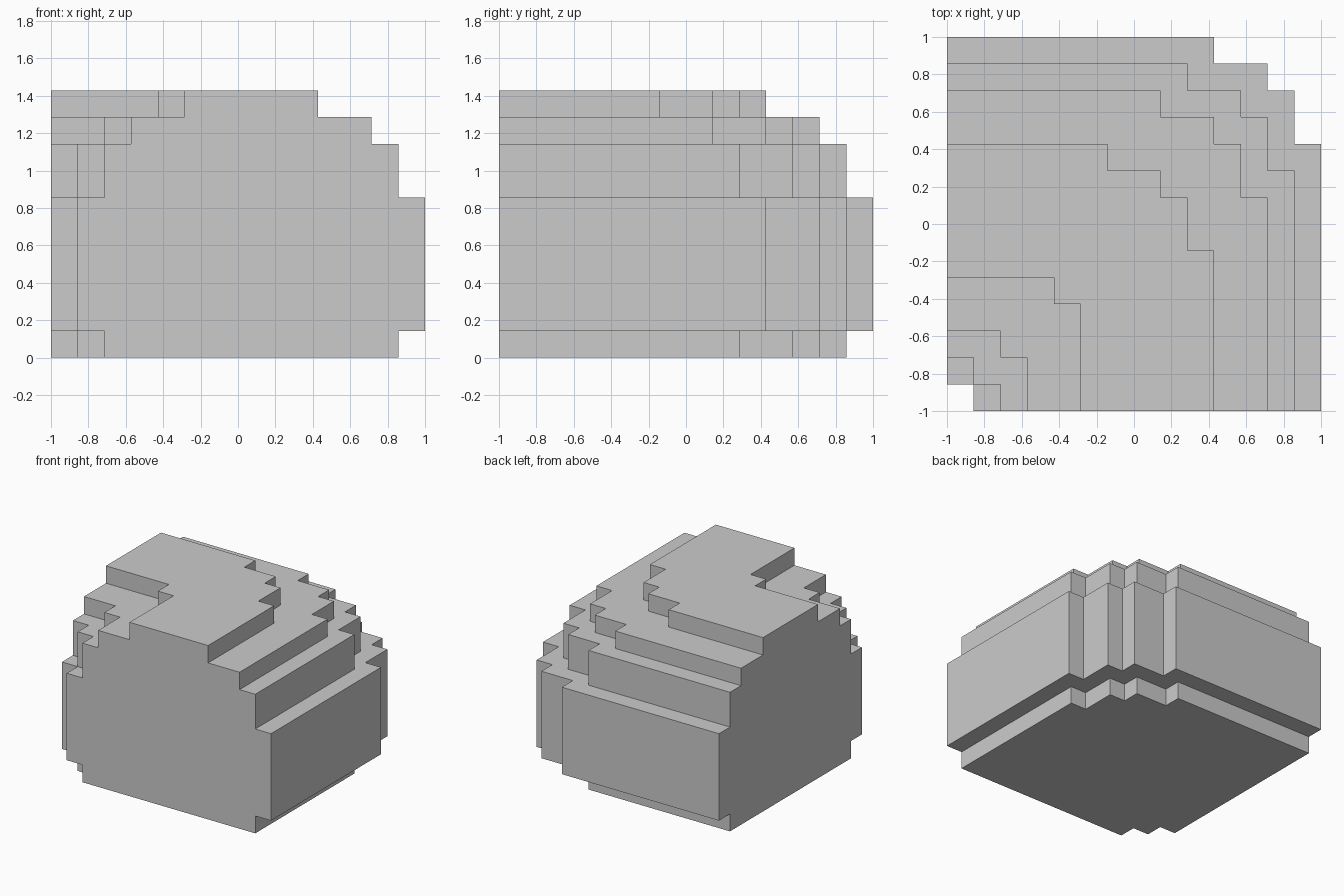
import bpy, bmesh, math
from mathutils import Vector

if "Cube" in bpy.data.objects:
    bpy.data.objects.remove(bpy.data.objects["Cube"])

U = 1 / 7  # edge of one block

# Terraces: (number of layers, outer reach, boxes cut from the inner corner)
TERRACES = [
    (1, 6, [(-6, -5), (-5, -6)]),
    (5, 7, [(-6, -6)]),
    (2, 6, [(-6, -5), (-5, -6)]),
    (1, 5, [(-5, -4), (-4, -5)]),
    (1, 3, [(-3, -2), (-2, -3)]),
]
# Stepped outer corner, as insets from the reach in x and y
STEPS = [(4, 0), (2, 1), (1, 2), (0, 4)]

# Filled blocks
cells = set()
z = 0
for count, reach, cuts in TERRACES:
    for k in range(z, z + count):
        for x in range(-7, 7):
            for y in range(-7, 7):
                inside = any(x < reach - a and y < reach - b for a, b in STEPS)
                hollow = any(x < a and y < b for a, b in cuts)
                if inside and not hollow:
                    cells.add((x, y, k))
    z += count

# Outer skin: a square wherever a block has no neighbour
bm = bmesh.new()
for c in sorted(cells):
    centre = Vector(c) + Vector((0.5, 0.5, 0.5))
    for axis in range(3):
        for sign in (-1, 1):
            n = Vector((0, 0, 0))
            n[axis] = sign
            if tuple(int(v) for v in Vector(c) + n) in cells:
                continue
            s = Vector((0, 0, 0))
            s[(axis + 1) % 3] = 0.5
            t = n.cross(s)
            mid = centre + n * 0.5
            bm.faces.new([bm.verts.new((mid + d) * U)
                          for d in (-s - t, s - t, s + t, -s + t)])
bmesh.ops.remove_doubles(bm, verts=bm.verts, dist=0.001)

# Merge the squares into clean flat faces
bmesh.ops.dissolve_limit(bm, angle_limit=math.radians(1),
                         verts=bm.verts, edges=bm.edges)
bmesh.ops.recalc_face_normals(bm, faces=bm.faces)

mesh = bpy.data.meshes.new("stepped_block")
bm.to_mesh(mesh)
bm.free()
bpy.context.collection.objects.link(bpy.data.objects.new("stepped_block", mesh))
